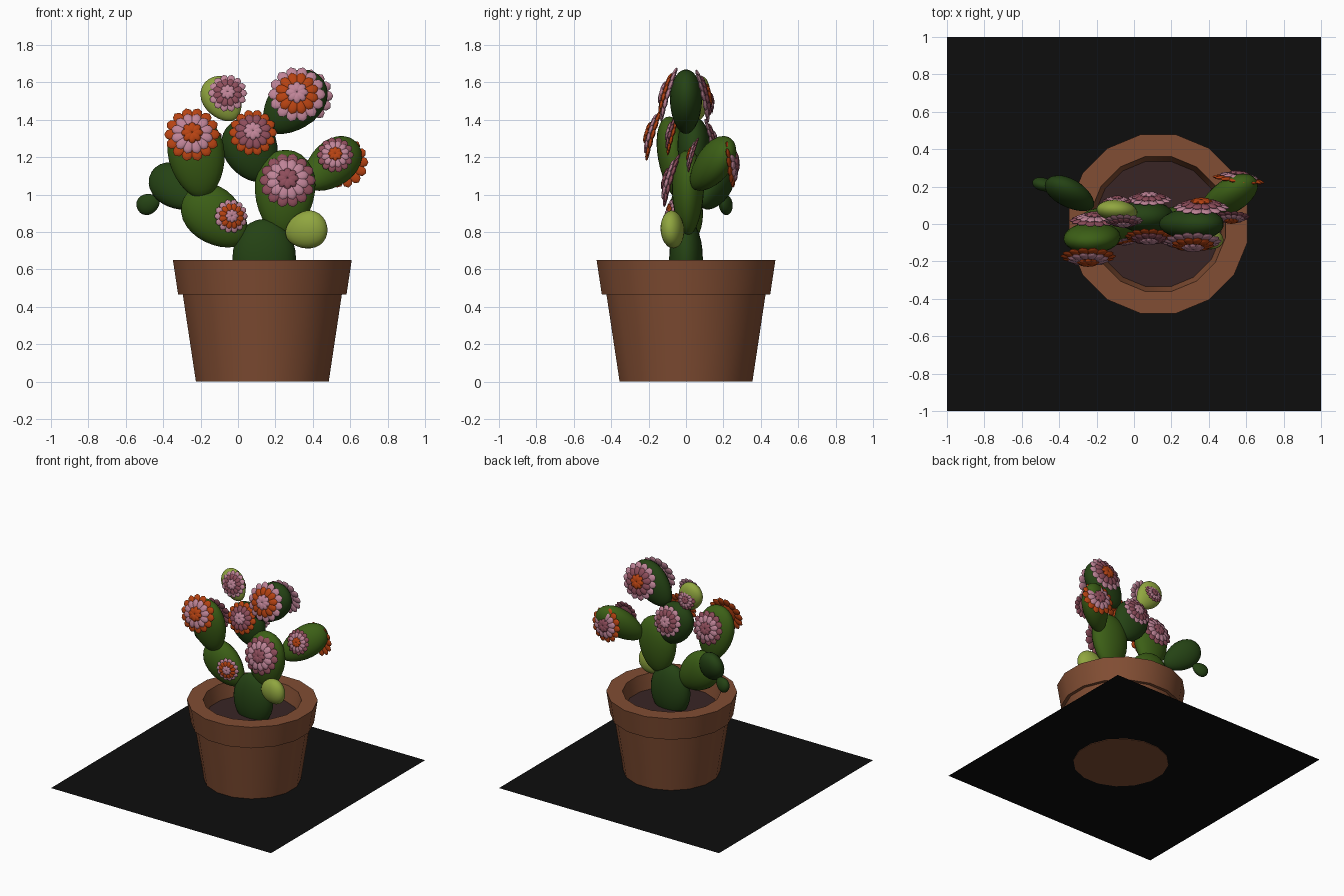
import bpy, bmesh, math
from mathutils import Vector, Matrix

if "Cube" in bpy.data.objects:
    bpy.data.objects.remove(bpy.data.objects["Cube"])


def material(name, r, g, b):
    m = bpy.data.materials.new(name)
    m.use_nodes = True
    m.diffuse_color = (r, g, b, 1)
    bsdf = next(n for n in m.node_tree.nodes if n.type == 'BSDF_PRINCIPLED')
    bsdf.inputs["Base Color"].default_value = (r, g, b, 1)
    return m


CLAY = material("terracotta", .22, .075, .033)
SOIL = material("soil", .04, .018, .018)
BLACK = material("black", .004, .004, .004)
DARK = material("dark green", .018, .055, .007)
MID = material("leaf green", .045, .115, .008)
LIME = material("lime green", .28, .38, .05)
PINK = material("pink", .52, .23, .31)
MAUVE = material("mauve", .27, .075, .105)
ORANGE = material("orange", .47, .055, .006)


def finish(name, bm, mats, smooth=True):
    me = bpy.data.meshes.new(name)
    bm.to_mesh(me)
    bm.free()
    for m in mats:
        me.materials.append(m)
    ob = bpy.data.objects.new(name, me)
    bpy.context.collection.objects.link(ob)
    if smooth:
        bpy.ops.object.select_all(action='DESELECT')
        ob.select_set(True)
        bpy.context.view_layer.objects.active = ob
        bpy.ops.object.shade_smooth_by_angle(angle=math.radians(35))
    return ob


def frame(axis, hint):
    """Rotation whose z is the axis and whose y stays near the hint."""
    z = Vector(axis).normalized()
    x = Vector(hint).cross(z).normalized()
    return Matrix((x, z.cross(x), z)).transposed().to_4x4()


# Ground sheet
bm = bmesh.new()
bmesh.ops.create_grid(bm, x_segments=1, y_segments=1, size=1,
                      matrix=Matrix.Translation((0, 0, .004)))
finish("ground_sheet", bm, [BLACK], False)

# Pot: sixteen-sided profile of revolution, soil disc closing the inside
SIDES, POT_X = 16, .13
profile = [(.355, 0), (.425, .465), (.45, .465), (.478, .65), (.36, .65), (.335, .53)]
bm = bmesh.new()
rings = []
for r, z in profile:
    r /= math.cos(math.pi / SIDES)
    angles = [(i + .5) * math.tau / SIDES for i in range(SIDES)]
    rings.append([bm.verts.new((POT_X + r * math.cos(a), r * math.sin(a), z)) for a in angles])
for low, high in zip(rings, rings[1:]):
    for i in range(SIDES):
        j = (i + 1) % SIDES
        bm.faces.new((low[i], low[j], high[j], high[i]))
bm.faces.new(rings[0][::-1])
bm.faces.new(rings[-1]).material_index = 1
finish("pot", bm, [CLAY, SOIL])


# Cactus pads: flattened eggs, wider towards the tip
def pad(name, mat, centre, axis, size, taper=.15):
    bm = bmesh.new()
    bmesh.ops.create_uvsphere(bm, u_segments=24, v_segments=14, radius=1)
    for v in bm.verts:
        k = 1 + taper * v.co.z
        v.co.x *= k
        v.co.y *= k
    move = Matrix.Translation(centre) @ frame(axis, (0, 1, 0)) @ Matrix.Diagonal((*size, 1))
    bmesh.ops.transform(bm, matrix=move, verts=bm.verts)
    finish(name, bm, [mat])


pad("base_pad", DARK, (.14, 0, .66), (0, 0, 1), (.17, .09, .21), 0)
pad("lower_right_pad", MID, (-.12, 0, .88), (-.75, 0, .65), (.145, .09, .2))
pad("upper_right_pad", MID, (-.22, -.07, 1.2), (-.15, -.12, 1), (.15, .08, .22))
pad("back_pad", DARK, (-.34, .16, 1.04), (-.6, .4, .5), (.11, .07, .16))
pad("back_bud", DARK, (-.48, .21, .95), (-.7, .2, -.3), (.055, .035, .065))
pad("centre_pad", DARK, (.07, .04, 1.24), (-.4, 0, .9), (.145, .085, .18))
pad("middle_pad", MID, (.25, .01, 1.01), (.05, 0, 1), (.16, .085, .23))
pad("low_bud", LIME, (.365, -.07, .81), (.95, -.2, .25), (.1, .06, .115))
pad("left_pad", MID, (.5, .14, 1.16), (.6, .45, .5), (.12, .085, .2))
pad("top_left_pad", DARK, (.3, 0, 1.49), (.7, 0, .7), (.14, .085, .2))
pad("top_bud", LIME, (-.085, .07, 1.51), (-.5, .1, .75), (.1, .055, .13))


# Flowers: three stacked rings of flat petals
def flower(name, centre, normal, radius, colours):
    bm = bmesh.new()
    tiers = [(1, .45, 14, -.06), (.76, .25, 12, .06), (.4, 0, 8, .17)]
    for tier, (outer, inner, count, lift) in enumerate(tiers):
        length = (outer - inner) / 2
        width = outer * math.sin(math.pi / count) * .95
        for i in range(count):
            place = (Matrix.Rotation((i + tier * .5) * math.tau / count, 4, 'Z')
                     @ Matrix.Translation(((outer + inner) / 2, 0, lift))
                     @ Matrix.Rotation(.15, 4, 'Y')
                     @ Matrix.Diagonal((length, width, .07, 1)))
            made = bmesh.ops.create_uvsphere(bm, u_segments=8, v_segments=6,
                                             radius=1, matrix=place)
            for f in {f for v in made["verts"] for f in v.link_faces}:
                f.material_index = tier
    # Hidden backing that joins the petals to the pad
    hub = bmesh.ops.create_uvsphere(bm, u_segments=12, v_segments=6, radius=1,
                                    matrix=Matrix.Diagonal((.6, .6, .1, 1)))
    for f in {f for v in hub["verts"] for f in v.link_faces}:
        f.material_index = 0
    move = (Matrix.Translation(centre) @ frame(normal, (0, 0, 1))
            @ Matrix.Scale(radius, 4))
    bmesh.ops.transform(bm, matrix=move, verts=bm.verts)
    finish(name, bm, colours)


FRONT, BACK = (0, -.95, .28), (0, .97, .22)
flower("upper_right_flower", (-.245, -.185, 1.325), FRONT, .15, [ORANGE, PINK, ORANGE])
flower("top_bud_flower", (-.055, .01, 1.545), FRONT, .105, [PINK, MAUVE, PINK])
flower("top_left_flower", (.315, -.105, 1.54), FRONT, .155, [PINK, ORANGE, PINK])
flower("centre_flower", (.08, -.075, 1.335), FRONT, .13, [ORANGE, MAUVE, PINK])
flower("middle_flower", (.265, -.09, 1.08), FRONT, .152, [MAUVE, PINK, MAUVE])
flower("left_flower", (.52, .03, 1.215), FRONT, .1, [MAUVE, PINK, ORANGE])
flower("lower_flower", (-.035, -.09, .885), (.2, -.95, .05), .092, [PINK, ORANGE, PINK])
flower("left_back_flower", (.56, .25, 1.175), (.12, 1, .1), .14, [ORANGE, PINK, MAUVE])
flower("top_left_back_flower", (.36, .1, 1.53), BACK, .15, [PINK, MAUVE, ORANGE])
flower("upper_right_back_flower", (-.21, .03, 1.27), BACK, .135, [MAUVE, PINK, MAUVE])
flower("centre_back_flower", (.08, .14, 1.29), BACK, .125, [PINK, MAUVE, PINK])
flower("top_bud_back_flower", (-.09, .13, 1.51), BACK, .08, [MAUVE, PINK, MAUVE])
